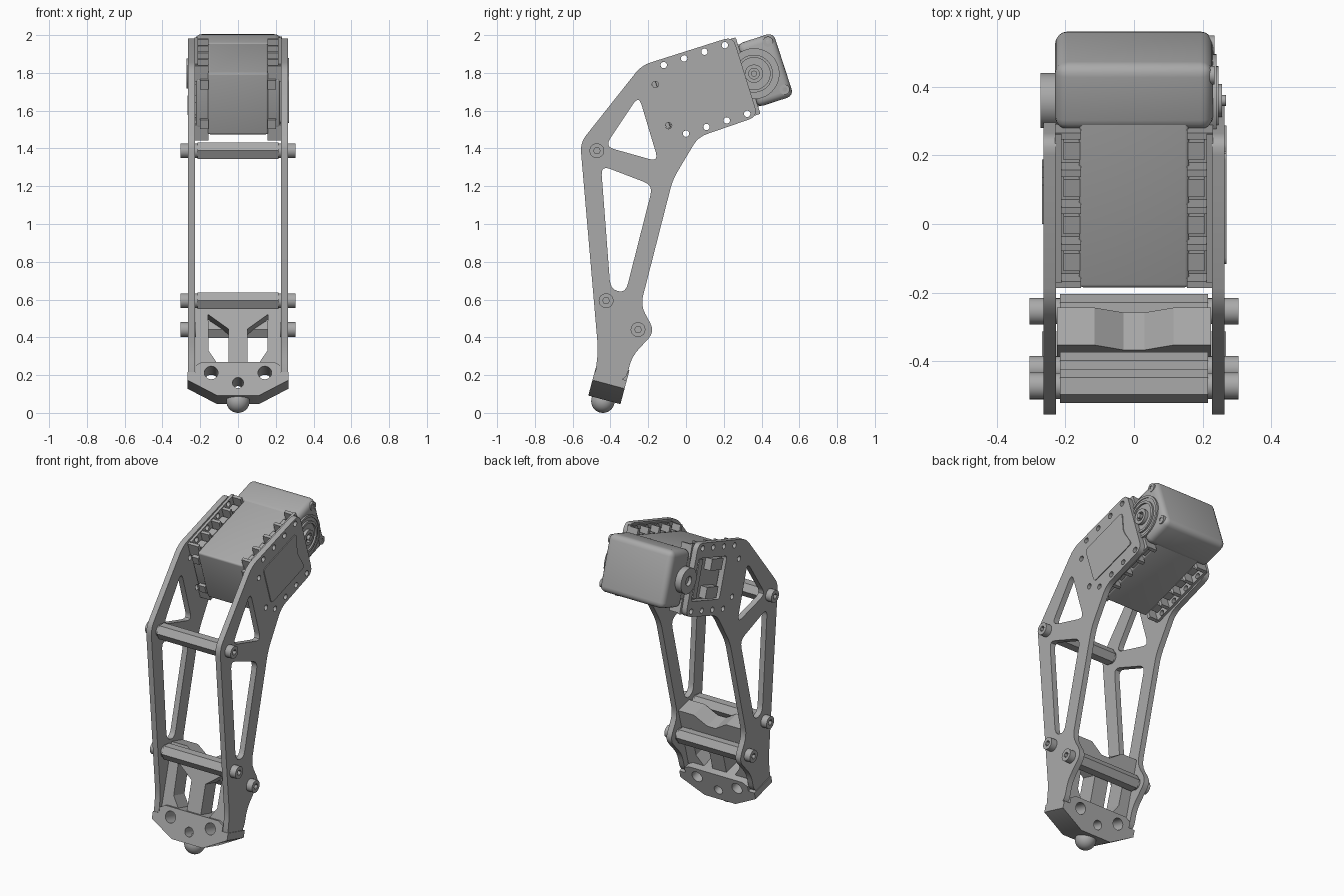
import bpy, bmesh, math
from mathutils import Matrix, Vector

cube = bpy.data.objects.get("Cube")
if cube:
    bpy.data.objects.remove(cube, do_unlink=True)

grey = bpy.data.materials.new("mid_grey")
grey.use_nodes = True
COLOUR = (0.4, 0.4, 0.4, 1)
grey.diffuse_color = COLOUR
grey.node_tree.nodes["Principled BSDF"].inputs["Base Color"].default_value = COLOUR

# Profile frames: sideways extrusion along x, and foot extrusion front to back
SIDE = Matrix(((0, 0, 1, 0), (1, 0, 0, 0), (0, 1, 0, 0), (0, 0, 0, 1)))
SERVO = Matrix.Translation((0, 0.36, 1.796)) @ Matrix.Rotation(math.radians(18), 4, 'X')
FRONT = Matrix.Rotation(math.radians(90), 4, 'X')
FOOT = Matrix.Translation((0, -0.44, 0.04)) @ Matrix.Rotation(math.radians(-15), 4, 'X')


def finish(name, mesh):
    mesh.materials.clear()
    mesh.materials.append(grey)
    ob = bpy.data.objects.new(name, mesh)
    bpy.context.collection.objects.link(ob)
    bpy.ops.object.select_all(action='DESELECT')
    ob.select_set(True)
    bpy.context.view_layer.objects.active = ob
    bpy.ops.object.shade_smooth_by_angle(angle=math.radians(32))
    return ob


def circle(c, r, n=24):
    return [(c[0] + r * math.cos(2 * math.pi * i / n),
             c[1] + r * math.sin(2 * math.pi * i / n)) for i in range(n)]


def rounded(pts, r, n=4):
    out = []
    for i, p in enumerate(pts):
        p = Vector(p)
        a, b = Vector(pts[i - 1]) - p, Vector(pts[(i + 1) % len(pts)]) - p
        a = p + a.normalized() * min(r, a.length * 0.45)
        b = p + b.normalized() * min(r, b.length * 0.45)
        for k in range(n + 1):
            t = k / n
            out.append(tuple(a * (1 - t) ** 2 + p * 2 * t * (1 - t) + b * t * t))
    return out


def prism(name, loops, lo, hi, matrix=SIDE):
    """Extrude a filled outline with holes from lo to hi."""
    cu = bpy.data.curves.new(name, 'CURVE')
    cu.dimensions, cu.fill_mode, cu.extrude = '2D', 'BOTH', (hi - lo) / 2
    for loop in loops:
        s = cu.splines.new('POLY')
        s.points.add(len(loop) - 1)
        for pt, co in zip(s.points, loop):
            pt.co = (co[0], co[1], 0, 1)
        s.use_cyclic_u = True
    tmp = bpy.data.objects.new("temp", cu)
    bpy.context.collection.objects.link(tmp)
    dg = bpy.context.evaluated_depsgraph_get()
    mesh = bpy.data.meshes.new_from_object(tmp.evaluated_get(dg))
    bpy.data.objects.remove(tmp, do_unlink=True)
    bm = bmesh.new()
    bm.from_mesh(mesh)
    bmesh.ops.remove_doubles(bm, verts=bm.verts, dist=1e-5)
    bmesh.ops.recalc_face_normals(bm, faces=bm.faces)
    bm.transform(matrix @ Matrix.Translation((0, 0, (lo + hi) / 2)))
    bm.to_mesh(mesh)
    bm.free()
    return finish(name, mesh)


def box(name, x, u, v, bevel=0.0, matrix=SERVO):
    bm = bmesh.new()
    bmesh.ops.create_cube(bm, size=1)
    for vert in bm.verts:
        vert.co = [(r[0] + r[1]) / 2 + c * (r[1] - r[0]) for r, c in zip((x, u, v), vert.co)]
    if bevel:
        bmesh.ops.bevel(bm, geom=bm.edges[:], offset=bevel, segments=4, profile=0.5, affect='EDGES')
    bm.transform(matrix)
    mesh = bpy.data.meshes.new(name)
    bm.to_mesh(mesh)
    bm.free()
    return finish(name, mesh)


def tilt(u, v):
    p = SERVO @ Vector((0, u, v))
    return (p.y, p.z)


def span(side, a, b):
    return sorted((side * a, side * b))


SERVO_SIDE = SERVO @ SIDE
HOLES = [-0.10 - 0.1135 * i for i in range(4)]

# Side plates with truss windows and screw holes
outline = rounded([tilt(-0.045, 0.222), (-0.235, 1.84), (-0.56, 1.43), (-0.465, 0.33),
                   (-0.485, 0.17), (-0.32, 0.17), (-0.285, 0.3), (-0.165, 0.43),
                   (-0.24, 0.57), (-0.07, 1.235), tilt(-0.385, -0.228), tilt(-0.05, -0.222)], 0.05)
upper_window = rounded([(-0.25, 1.68), (-0.145, 1.33), (-0.43, 1.41)], 0.05)
lower_window = rounded([(-0.45, 1.31), (-0.175, 1.205), (-0.32, 0.635), (-0.40, 0.655)], 0.05)
screw_holes = [circle(tilt(u, s * 0.191), 0.017, 16) for u in HOLES for s in (1, -1)]
screw_holes += [circle(tilt(-0.515, v), 0.017, 16) for v in (0.107, -0.122)]
port = rounded([tilt(-0.38, 0.13), tilt(-0.38, -0.13), tilt(-0.08, -0.13), tilt(-0.08, 0.13)], 0.02)
for name, side, extra in (("plate_positive", 1, []), ("plate_negative", -1, [port])):
    prism(name, [outline, upper_window, lower_window] + screw_holes + extra, *span(side, 0.228, 0.264))

# Hexagonal spacer bars and socket bolts
for i, c in enumerate([(-0.472, 1.388), (-0.423, 0.594), (-0.254, 0.441)]):
    prism(f"spacer_{i}", [circle(c, 0.05, 6)], -0.215, 0.215)
    prism(f"spacer_core_{i}", [circle(c, 0.038)], -0.23, 0.23)
    for side in (1, -1):
        prism(f"bolt_{i}", [circle(c, 0.039), circle(c, 0.018, 6)], *span(side, 0.262, 0.305))
        prism(f"bolt_socket_{i}", [circle(c, 0.02, 12)], *span(side, 0.262, 0.28))

# Actuator body
box("actuator_core", (-0.16, 0.16), (-0.52, 0.12), (-0.172, 0.172), 0.012)
box("actuator_body", (-0.222, 0.222), (-0.51, 0.0), (-0.135, 0.135), 0.012)
box("actuator_head", (-0.23, 0.23), (-0.04, 0.164), (-0.176, 0.176), 0.036)

# Mounting ribs, flanges and nuts along the four long edges
for side in (1, -1):
    for s in (1, -1):
        for u in HOLES + [HOLES[-1] - 0.1135]:
            box("rib", span(side, 0.155, 0.23), (u + 0.047, u + 0.067), span(s, 0.12, 0.207))
        for u in HOLES:
            box("nut", span(side, 0.158, 0.205), (u - 0.027, u + 0.027), span(s, 0.12, 0.17))
        box("end_nut", span(side, 0.155, 0.2), (-0.53, -0.5), span(s, 0.085, 0.135))
        strip = [(-0.49, s * 0.13), (-0.035, s * 0.13), (-0.035, s * 0.213), (-0.49, s * 0.213)]
        prism("flange", [strip] + [circle((u, s * 0.191), 0.017, 16) for u in HOLES],
              *span(side, 0.212, 0.23), SERVO_SIDE)

# Raised cover, output horn and corner screws
cover = rounded([(-0.465, 0.13), (-0.465, -0.13), (-0.11, -0.13), (-0.145, 0), (-0.115, 0.13)], 0.025)
prism("side_cover", [cover], 0.21, 0.269, SERVO_SIDE)
for name, r, inner, top in (("horn_outer_ring", 0.135, 0.12, 0.24), ("horn_middle_ring", 0.1, 0.085, 0.246),
                            ("horn_boss", 0.048, 0.028, 0.256)):
    prism(name, [circle((0, 0), r, 40), circle((0, 0), inner, 40)], 0.22, top, SERVO_SIDE)
prism("horn_disc", [circle((0, 0), 0.122, 40)], 0.22, 0.235, SERVO_SIDE)
prism("horn_pin", [circle((0, 0), 0.016, 12)], 0.22, 0.268, SERVO_SIDE)
for c in ((0.122, 0.138), (0.128, -0.13)):
    prism("corner_screw", [circle(c, 0.027), circle(c, 0.013, 6)], 0.19, 0.234, SERVO_SIDE)

# Idler hub and connector blocks on the opposite side
prism("idler_hub", [circle((0, 0), 0.08, 32), circle((0, 0), 0.03, 24)], -0.272, -0.22, SERVO_SIDE)
prism("idler_core", [circle((0, 0), 0.032, 24)], -0.25, -0.22, SERVO_SIDE)
for v in (-0.085, 0.085):
    box("connector", (-0.268, -0.21), (-0.34, -0.22), (v - 0.035, v + 0.035))
box("connector_rail", (-0.25, -0.21), (-0.15, -0.11), (-0.12, 0.12))

# Foot base with three drilled holes
FOOT_FRONT = FOOT @ FRONT
half = [(0.11, 0.03), (0.268, 0.115), (0.268, 0.16), (0.225, 0.16), (0.225, 0.195), (0.19, 0.215)]
base = half + [(-x, z) for x, z in reversed(half)]
holes = [circle((0.142, 0.155), 0.036), circle((-0.142, 0.155), 0.036), circle((0, 0.1), 0.029)]
prism("foot_base", [base] + holes, -0.088, 0.088, FOOT_FRONT)

# Foot tower: Y-shaped web with a dipped top
half = [(0.225, 0.2), (0.225, 0.59), (0.115, 0.59), (0.03, 0.535)]
tower = half + [(-x, z) for x, z in reversed(half)]
window = [(0.158, 0.48), (0.05, 0.4), (0.05, 0.21), (0.108, 0.21), (0.155, 0.28)]
prism("foot_tower", [tower, window, [(-x, z) for x, z in window]], -0.045, 0.068, FOOT_FRONT)

# Ball tip
bm = bmesh.new()
bmesh.ops.create_uvsphere(bm, u_segments=32, v_segments=16, radius=0.062)
bm.transform(Matrix.Translation((0, -0.44, 0.062)))
ball = bpy.data.meshes.new("ball_tip")
bm.to_mesh(ball)
bm.free()
finish("ball_tip", ball)
